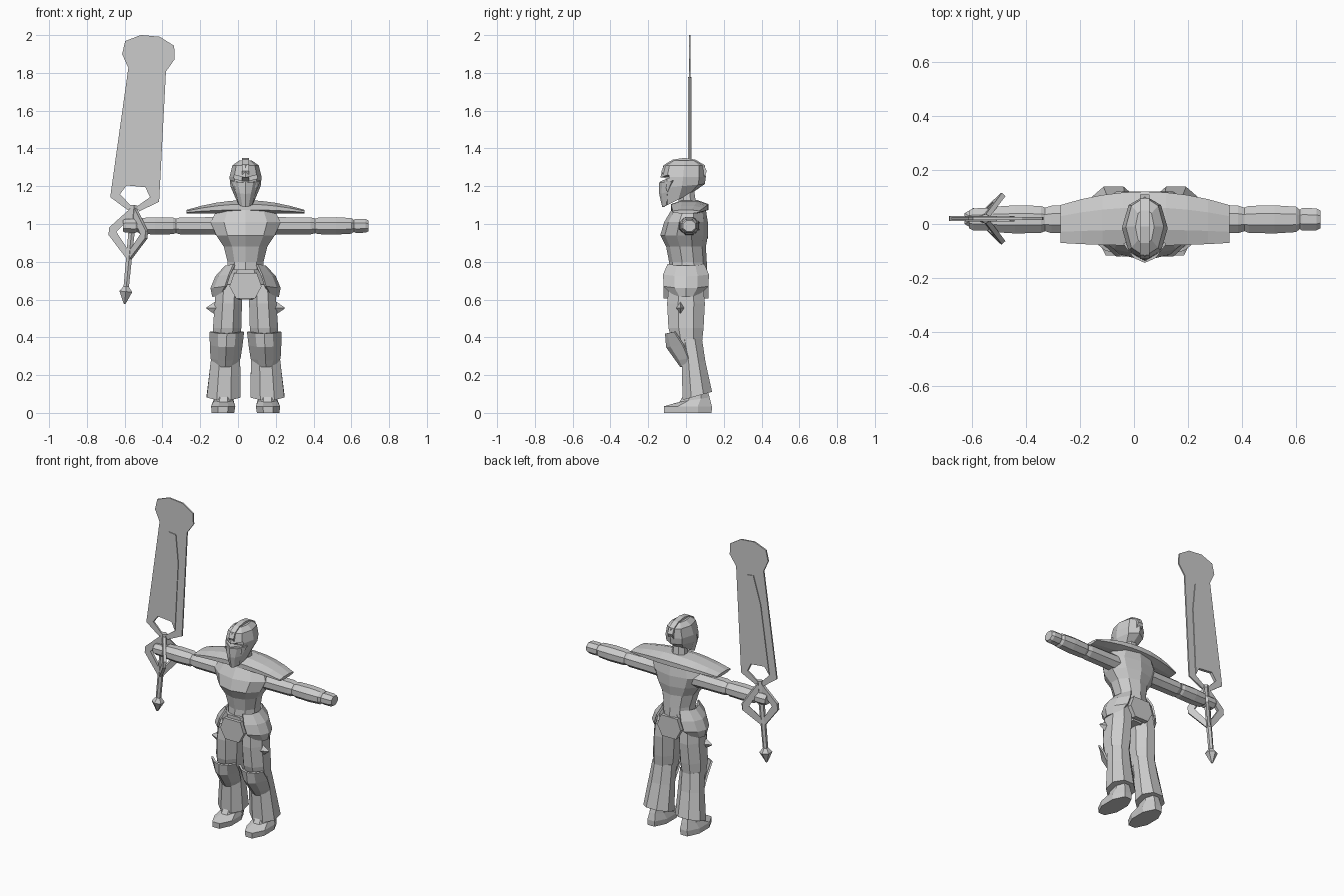
import bpy, bmesh
from math import sin, cos, pi, radians

cube = bpy.data.objects.get("Cube")
if cube:
    bpy.data.objects.remove(cube)

GREY = (.6, .6, .6, 1)
BODY = (.04, 0, 0)       # body origin
HILT = (-.55, .02, 1.1)  # sword origin, where blade meets grip

steel = bpy.data.materials.new("grey_steel")
steel.use_nodes = True
steel.diffuse_color = GREY
steel.node_tree.nodes["Principled BSDF"].inputs["Base Color"].default_value = GREY


def finish(name, mesh_data, origin=BODY):
    """Turn a bmesh into a named object in the shared material."""
    bmesh.ops.recalc_face_normals(mesh_data, faces=mesh_data.faces)
    mesh = bpy.data.meshes.new(name)
    mesh_data.to_mesh(mesh)
    mesh_data.free()
    mesh.materials.append(steel)
    part = bpy.data.objects.new(name, mesh)
    part.location = origin
    bpy.context.collection.objects.link(part)
    return part


def outline(sides, half_width, half_height, pointed=False):
    """Polygon that fills the given half sizes, with a corner or a flat in front."""
    turn = 0 if pointed else pi / sides
    grow = 1 / cos(turn)
    angles = [turn + 2 * pi * i / sides for i in range(sides)]
    return [(half_width * grow * cos(a), half_height * grow * sin(a)) for a in angles]


def skin(name, rows, closed=True, origin=BODY):
    """Join rows of points with quads; closed rows make a capped tube."""
    bm = bmesh.new()
    grid = [[bm.verts.new(point) for point in row] for row in rows]
    count = len(rows[0])
    for lower, upper in zip(grid, grid[1:]):
        for i in range(count if closed else count - 1):
            j = (i + 1) % count
            bm.faces.new((lower[i], lower[j], upper[j], upper[i]))
    if closed:
        bm.faces.new(grid[0])
        bm.faces.new(grid[-1])
    return finish(name, bm, origin)


def leg_centre(side, z):
    """Legs spread slightly towards the floor."""
    return side * (.12 - z / 20)


def upright(name, rings, sides=8, side=0, pointed=False, origin=BODY):
    """Tube along z; a ring is height, half width, half depth, y and slope."""
    rows = []
    for z, width, depth, y, slope in rings:
        rows.append([(leg_centre(side, z) + u, y + v, z + slope * v)
                     for u, v in outline(sides, width, depth, pointed)])
    return skin(name, rows, origin=origin)


def sideways(name, side, rings, y=.017, z=.99, squash=.88, sides=8, pointed=False):
    """Tube along x; a ring is distance from the body and half depth."""
    rows = []
    for x, radius in rings:
        rows.append([(side * x, y + u, z + v)
                     for u, v in outline(sides, radius, radius * squash, pointed)])
    return skin(name, rows)


def armour(name, rows, side=0, outward=False, lift=.01):
    """Curved plate; a row is height, half width, crown and edge position."""
    points = []
    for z, width, crown, edge in rows:
        row = []
        for t in (-1, -.5, 0, .5, 1):
            bulge = crown + (edge - crown) * t * t
            height = z + lift * t * t
            if outward:
                row.append((side * bulge, width * t, height))
            else:
                row.append((leg_centre(side, z) + width * t, bulge, height))
        points.append(row)
    part = skin(name, points, closed=False)
    shell = part.modifiers.new("thickness", "SOLIDIFY")
    shell.thickness = .012
    shell.offset = 0
    return part


def mirrored(half):
    """Complete a symmetric outline from its right half."""
    return half + [(-x, z) for x, z in reversed(half)]


def slab(name, points, depth, y=0, origin=BODY):
    """Flat outline in x and z with an even depth."""
    rows = [[(x, y + offset, z) for x, z in points] for offset in (-depth / 2, depth / 2)]
    return skin(name, rows, origin=origin)


# Torso, neck and pelvis
upright("torso", [(.7, .1, .1, .01, 0), (.8, .095, .095, .01, 0), (.88, .115, .1, 0, 0),
                  (.94, .155, .12, -.01, 0), (1.01, .185, .11, 0, 0),
                  (1.08, .15, .085, .015, 0), (1.11, .07, .05, .015, 0)], sides=10)
upright("neck", [(1.06, .05, .05, .01, 0), (1.2, .04, .04, 0, 0)])
upright("pelvis", [(.6, .07, .08, 0, 0), (.66, .13, .1, 0, 0), (.76, .11, .1, 0, 0)])

# Shoulder mantle, thinning towards both ends
mantle = []
for step in range(-4, 5):
    t = step / 4
    mantle.append([(.313 * t, .02 - .02 * t * t + u, 1.09 - .025 * t * t + v)
                   for u, v in outline(8, .1 - .03 * t * t, .036 * cos(1.3 * t))])
skin("shoulder_mantle", mantle)

# Helmet with eye slit, face mask and crest
helmet = upright("helmet", [(1.13, .05, .08, -.04, .5), (1.2, .08, .12, -.02, .1),
                            (1.25, .085, .12, -.015, 0), (1.31, .07, .11, -.01, 0),
                            (1.335, .035, .07, -.01, 0)], pointed=True)
slit = slab("eye_slit_cutter", mirrored([(0.001, 1.225), (.08, 1.245), (.08, 1.265), (0.001, 1.245)]),
            depth=.1, y=-.14)
slit.hide_render = slit.hide_viewport = True
cut = helmet.modifiers.new("eye_slit", "BOOLEAN")
cut.operation, cut.object, cut.solver = "DIFFERENCE", slit, "EXACT"
armour("face_mask", [(1.22, .075, -.138, -.07), (1.16, .05, -.136, -.095), (1.09, .025, -.12, -.1)])
skin("helmet_crest", [[(x, u - .01, 1.28 + v) for u, v in outline(12, .12, .07, pointed=True)]
                      for x in (-.018, .018)])

# Belt plates front and back
belt = mirrored([(.06, .74), (.085, .67), (.05, .605)])
slab("belt_plate_front", belt, depth=.03, y=-.105)
slab("belt_plate_back", belt, depth=.03, y=.105)

# Paired limbs and armour
for label, side in (("left", 1), ("right", -1)):
    upright(label + "_thigh", [(.68, .07, .09, 0, 0), (.58, .072, .1, 0, 0),
                               (.45, .075, .093, 0, 0), (.33, .065, .07, .01, 0)], side=side)
    upright(label + "_shin", [(.39, .07, .065, .02, 0), (.27, .078, .063, .04, 0),
                              (.09, .09, .078, .06, .28)], side=side)
    upright(label + "_foot", [(0, .06, .126, .01, 0), (.035, .064, .127, .01, 0),
                              (.07, .05, .08, .045, .15), (.13, .05, .05, .06, 0)], side=side)
    armour(label + "_knee_guard", [(.42, .087, -.105, -.06), (.35, .082, -.1, -.015),
                                   (.28, .075, -.05, .015), (.245, .055, -.025, .01)], side=side)
    armour(label + "_hip_guard", [(.775, .095, .105, .06), (.72, .118, .155, .085),
                                  (.66, .115, .18, .105), (.615, .065, .17, .13)],
           side=side, outward=True)
    sideways(label + "_thigh_spike", side, [(.14, .027), (.165, .02), (.207, .002)],
             y=-.03, z=.555, squash=1.6, sides=4, pointed=True)
    sideways(label + "_upper_arm", side, [(.1, .055), (.21, .052), (.345, .051), (.38, .04)])
    sideways(label + "_forearm", side, [(.365, .042), (.385, .05), (.48, .052), (.56, .047), (.575, .035)])
    sideways(label + "_fist", side, [(.565, .03), (.583, .042), (.635, .041), (.65, .033)])

# Broad sword blade with an open base and a raised middle
blade = mirrored([(.05, .1), (.08, .05), (.01, -.01), (.03, -.03), (.13, .03),
                  (.1, .72), (.14, .79), (.13, .86), (.05, .9)])
ridge = mirrored([(.05, .1), (.08, .05), (.06, .5), (.025, .68)])
sword = [slab("sword_blade", blade, depth=.01, origin=HILT),
         slab("sword_ridge", ridge, depth=.02, origin=HILT)]

# Grip and pommel
sword.append(upright("sword_grip", [(0, .018, .015, 0, 0), (-.45, .014, .014, 0, 0)], sides=6, origin=HILT))
sword.append(upright("sword_pommel", [(-.43, .012, .012, 0, 0), (-.46, .034, .034, 0, 0),
                                      (-.525, .005, .005, 0, 0)], sides=6, origin=HILT))

# Three looped guard wings around the grip
loop = [(0, 0), (.12, -.13), (.12, -.17), (0, -.3), (0, -.25), (.08, -.15), (0, -.05)]
for angle in (180, 48, -48):
    wing = slab("guard_wing", loop, depth=.018, origin=HILT)
    wing.rotation_euler.z = radians(angle)
    sword.append(wing)

# The whole sword leans towards the body
for part in sword:
    part.rotation_mode = "ZYX"
    part.rotation_euler.y = radians(5.5)
